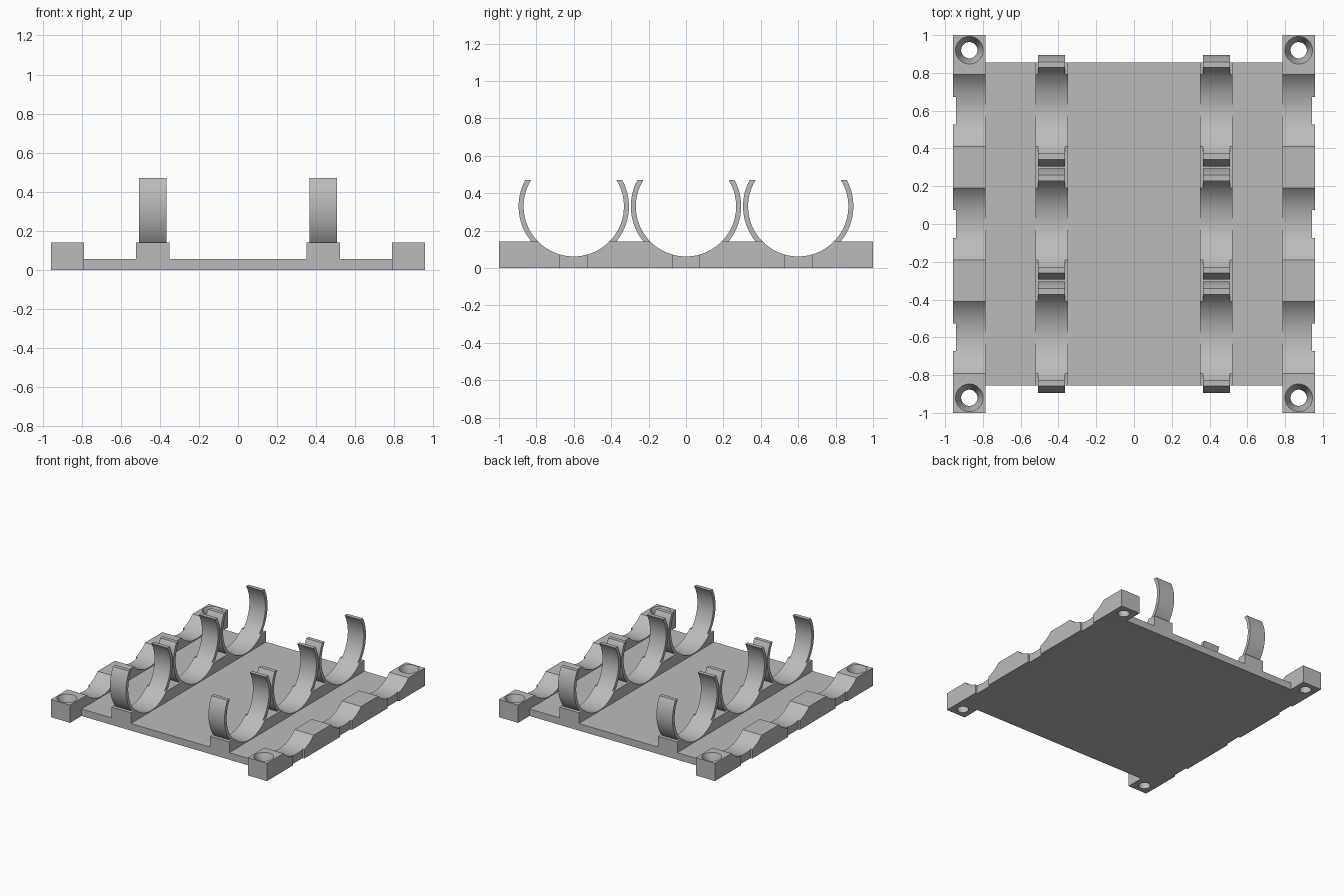
import bpy, bmesh, math

if "Cube" in bpy.data.objects:
    bpy.data.objects.remove(bpy.data.objects["Cube"])

grey = bpy.data.materials.new("light grey plastic")
grey.diffuse_color = (0.5, 0.5, 0.5, 1)
grey.use_nodes = True
grey.node_tree.nodes["Principled BSDF"].inputs["Base Color"].default_value = grey.diffuse_color

BAYS = (-0.6, 0.0, 0.6)      # centres of the cylindrical cradles
CZ, R_IN, R_OUT = 0.33, 0.268, 0.295
BLOCK_TOP, CLIP_TOP, PLATE_TOP = 0.142, 0.472, 0.056


def finish(name, bm):
    bmesh.ops.recalc_face_normals(bm, faces=bm.faces)
    mesh = bpy.data.meshes.new(name)
    bm.to_mesh(mesh)
    bm.free()
    mesh.materials.append(grey)
    ob = bpy.data.objects.new(name, mesh)
    bpy.context.collection.objects.link(ob)
    return ob


def smooth(ob):
    bpy.ops.object.select_all(action='DESELECT')
    bpy.context.view_layer.objects.active = ob
    ob.select_set(True)
    bpy.ops.object.shade_smooth_by_angle(angle=math.radians(30))


def extrude_yz(name, profile, x0, x1):
    bm = bmesh.new()
    face = bm.faces.new([bm.verts.new((x0, y, z)) for y, z in profile])
    geo = bmesh.ops.extrude_face_region(bm, geom=[face])['geom']
    bmesh.ops.translate(bm, vec=(x1 - x0, 0, 0),
                        verts=[g for g in geo if isinstance(g, bmesh.types.BMVert)])
    return finish(name, bm)


def box(name, x0, x1, y0, y1, z0, z1):
    return extrude_yz(name, [(y0, z0), (y1, z0), (y1, z1), (y0, z1)], x0, x1)


def arc(cy, r, a0, a1, n):
    return [(cy + r * math.cos(a0 + (a1 - a0) * i / n),
             CZ + r * math.sin(a0 + (a1 - a0) * i / n)) for i in range(n + 1)]


def scooped_profile(half, bottom):
    a = math.asin((BLOCK_TOP - CZ) / R_IN)
    pts = [(half, bottom), (-half, bottom), (-half, BLOCK_TOP)][::-1]
    top = []
    for cy in BAYS:
        top += arc(cy, R_IN, -math.pi - a, a, 32)
    return [(half, bottom), (-half, bottom), (-half, BLOCK_TOP)] + top + [(half, BLOCK_TOP)]


def clip_profile(cy, side):
    lo, hi = BLOCK_TOP - CZ, CLIP_TOP - CZ
    inner = arc(0, R_IN, math.asin(lo / R_IN), math.asin(hi / R_IN), 24)
    outer = arc(0, R_OUT, math.asin(hi / R_OUT), math.asin(lo / R_OUT), 24)
    return [(cy + side * y, z) for y, z in inner + outer]


def cut(ob, cutter):
    mod = ob.modifiers.new("cut", 'BOOLEAN')
    mod.operation, mod.solver, mod.object = 'DIFFERENCE', 'EXACT', cutter
    bpy.context.view_layer.objects.active = ob
    bpy.ops.object.modifier_apply(modifier=mod.name)
    bpy.data.objects.remove(cutter)


def screw_cutter(x, y):
    # countersink above a straight through hole
    bm = bmesh.new()
    rings = []
    for r, z in ((0.043, -0.05), (0.043, 0.07), (0.073, BLOCK_TOP), (0.073, 0.2)):
        rings.append([bm.verts.new((x + r * math.cos(i * math.tau / 40),
                                    y + r * math.sin(i * math.tau / 40), z))
                      for i in range(40)])
    for a, b in zip(rings, rings[1:]):
        for i in range(40):
            j = (i + 1) % 40
            bm.faces.new((a[i], a[j], b[j], b[i]))
    bm.faces.new(rings[0])
    bm.faces.new(rings[-1])
    return finish("screw_cutter", bm)


# Base plate
box("base_plate", -0.787, 0.787, -0.856, 0.856, 0, PLATE_TOP)

for s, side in ((-1, "left"), (1, "right")):
    # Outer rail with scoops, edge notches and screw holes
    x0, x1 = sorted((s * 0.787, s * 0.957))
    rail = extrude_yz(side + "_rail", scooped_profile(1.0, 0), x0, x1)
    for cy in BAYS:
        n0, n1 = sorted((s * 0.942, s * 1.0))
        cut(rail, box("notch_cutter", n0, n1, cy - 0.073, cy + 0.073, -0.1, 0.3))
    for y in (-0.92, 0.92):
        cut(rail, screw_cutter(s * 0.872, y))
    smooth(rail)

    # Inner rib with matching scoops
    smooth(extrude_yz(side + "_rib", scooped_profile(0.856, PLATE_TOP),
                      s * 0.436 - 0.086, s * 0.436 + 0.086))

    # Pairs of curved spring clip arms
    for k, cy in enumerate(BAYS):
        for d, end in ((-1, "front"), (1, "back")):
            smooth(extrude_yz(f"{side}_clip_{k + 1}_{end}", clip_profile(cy, d),
                              s * 0.436 - 0.071, s * 0.436 + 0.071))
